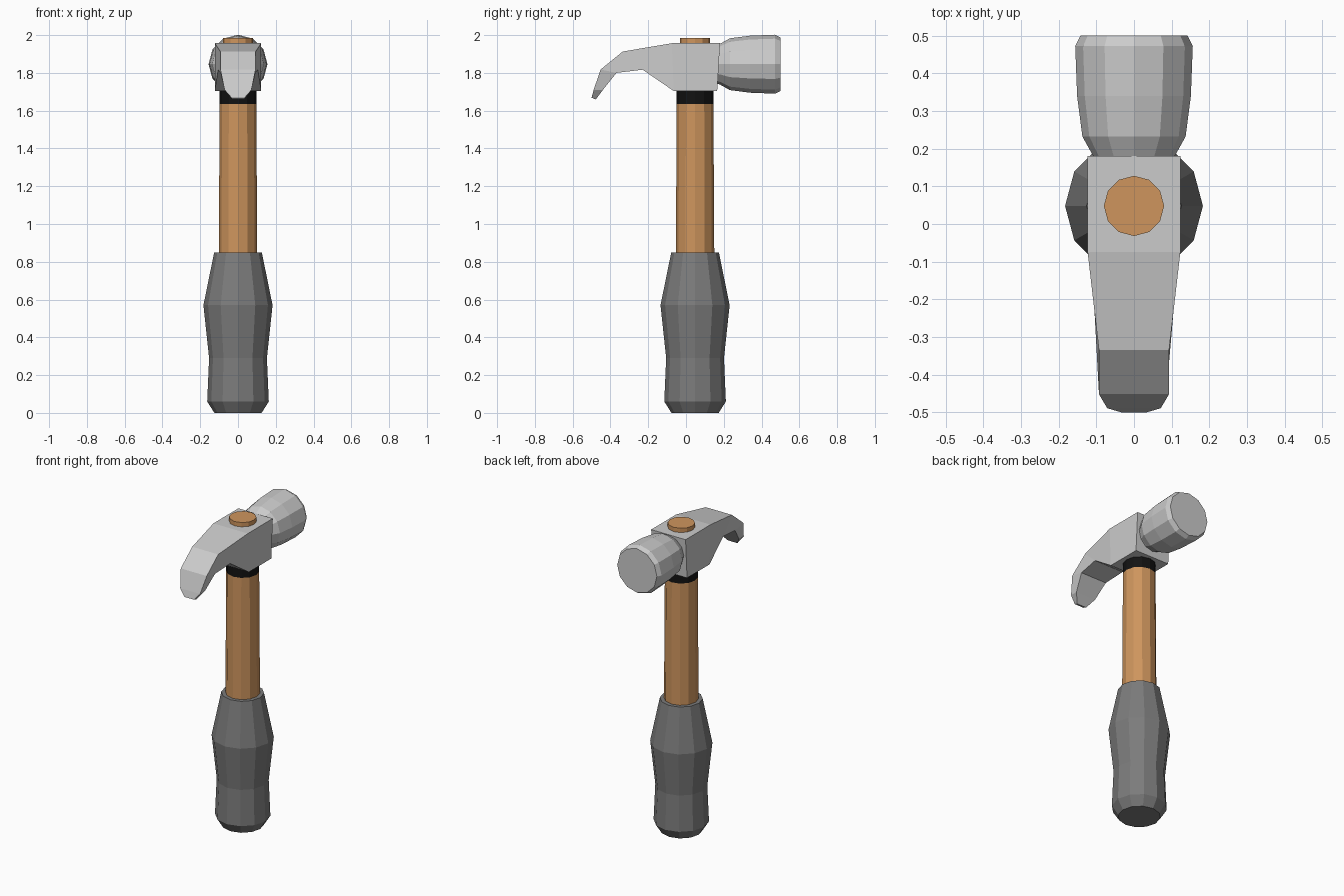
import bpy, bmesh
from math import sin, cos, tau

if "Cube" in bpy.data.objects:
    bpy.data.objects.remove(bpy.data.objects["Cube"])

AXIS_Y = 0.048   # handle axis
POLL_Z = 1.846   # striking head axis


def finish(name, bm, color=None):
    bmesh.ops.recalc_face_normals(bm, faces=bm.faces)
    me = bpy.data.meshes.new(name)
    bm.to_mesh(me)
    bm.free()
    ob = bpy.data.objects.new(name, me)
    bpy.context.collection.objects.link(ob)
    if color:
        mat = bpy.data.materials.new(name + "_colour")
        mat.diffuse_color = (*color, 1)
        mat.use_nodes = True
        mat.node_tree.nodes["Principled BSDF"].inputs["Base Color"].default_value = mat.diffuse_color
        me.materials.append(mat)
    return ob


def loft(name, rings, color=None):
    """Bridge equal-length rings of points and cap both ends."""
    bm = bmesh.new()
    loops = [[bm.verts.new(p) for p in ring] for ring in rings]
    n = len(loops[0])
    for a, b in zip(loops, loops[1:]):
        for i in range(n):
            j = (i + 1) % n
            bm.faces.new((a[i], a[j], b[j], b[i]))
    bm.faces.new(loops[0])
    bm.faces.new(loops[-1])
    return finish(name, bm, color)


def turned(name, profile, along_y=False, color=None, sides=12):
    """Turn (position, radius) pairs around the handle or head axis."""
    rings = []
    for t, r in profile:
        ring = []
        for i in range(sides):
            c, s = r * cos(tau * i / sides), r * sin(tau * i / sides)
            ring.append((c, t, POLL_Z + s) if along_y else (c, AXIS_Y + s, t))
        rings.append(ring)
    return loft(name, rings, color)


# Handle: rubber grip, wooden shaft (ends show above the head), black collar
turned("grip", [(0, 0.125), (0.06, 0.163), (0.29, 0.153), (0.57, 0.183), (0.85, 0.126)],
       color=(0.2, 0.2, 0.2))
WOOD = (0.62, 0.3, 0.11)
turned("shaft", [(0.8, 0.102), (1.635, 0.097)], color=WOOD)
turned("shaft_end", [(1.9, 0.08), (1.985, 0.08)], color=WOOD)
turned("collar", [(1.633, 0.097), (1.72, 0.097)], color=(0.006, 0.006, 0.006))

# Striking head
turned("striking_head", [(0.165, 0.103), (0.18, 0.108), (0.232, 0.137),
                         (0.34, 0.151), (0.472, 0.156), (0.5, 0.142)], along_y=True)

# Head block and claw: stations of (top y, z, half width), (bottom y, z, half width)
stations = [
    ((0.18, 1.957, 0.123), (0.165, 1.704, 0.123)),
    ((-0.075, 1.957, 0.123), (-0.065, 1.704, 0.123)),
    ((-0.335, 1.913, 0.093), (-0.23, 1.817, 0.105)),
    ((-0.452, 1.818, 0.093), (-0.368, 1.8, 0.093)),
    ((-0.489, 1.71, 0.071), (-0.44, 1.71, 0.071)),
    ((-0.5, 1.668, 0.034), (-0.477, 1.66, 0.034)),
]
loft("head_and_claw", [[(-w1, y1, z1), (w1, y1, z1), (w2, y2, z2), (-w2, y2, z2)]
                       for (y1, z1, w1), (y2, z2, w2) in stations])
